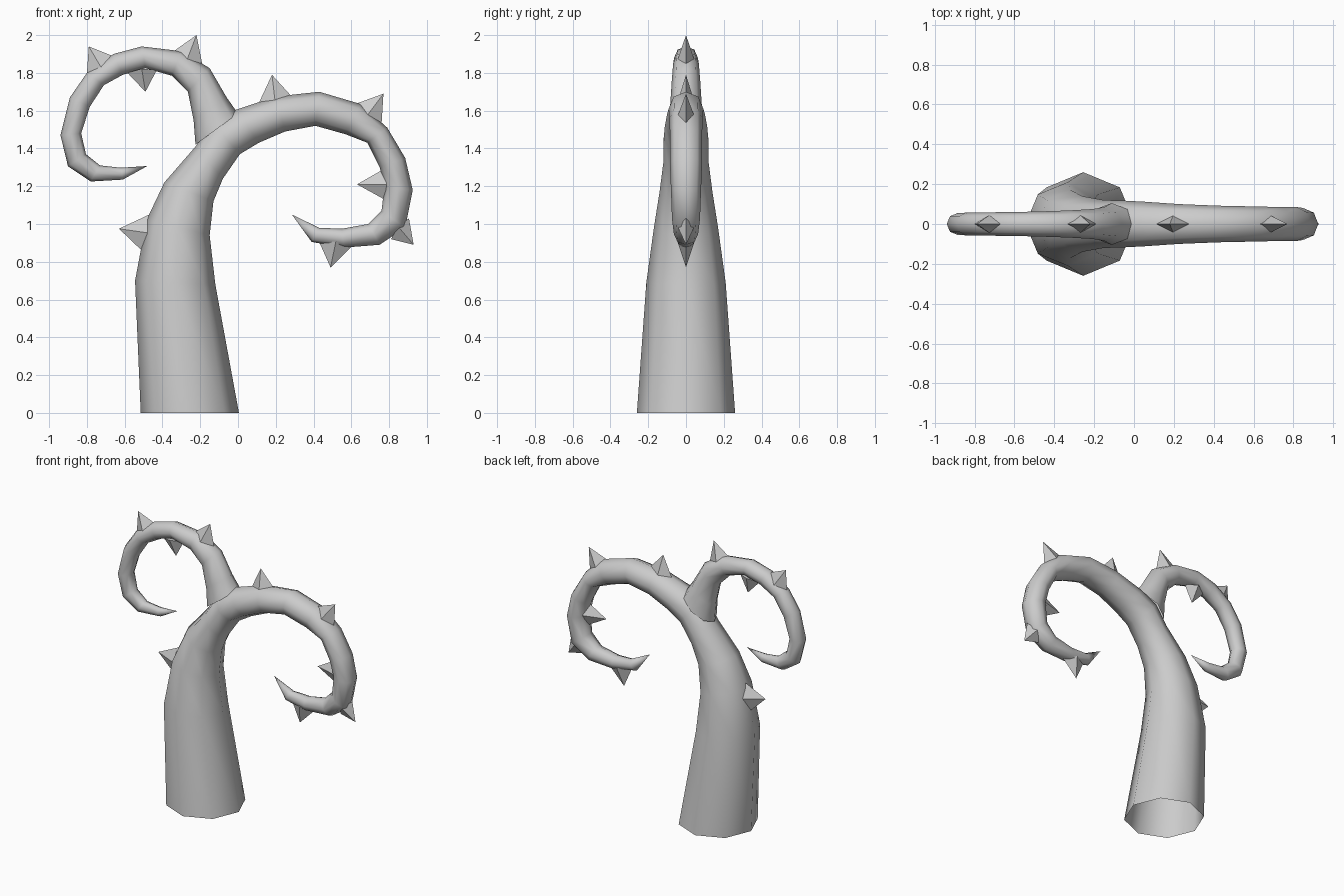
import bpy, bmesh, math
from mathutils import Vector


def finish(name, bm, smooth):
    bmesh.ops.recalc_face_normals(bm, faces=bm.faces)
    for f in bm.faces:
        f.smooth = smooth
    me = bpy.data.meshes.new(name)
    bm.to_mesh(me)
    bm.free()
    ob = bpy.data.objects.new(name, me)
    bpy.context.collection.objects.link(ob)
    return ob


def tentacle(name, rings, tip, sides=8):
    """Tube through rings (outer x, outer z, inner x, inner z, half depth), open at the start."""
    bm = bmesh.new()
    prev = None
    for ox, oz, ix, iz, ry in rings:
        a, b = Vector((ox, 0, oz)), Vector((ix, 0, iz))
        c, u = (a + b) / 2, (a - b) / 2
        ring = []
        for k in range(sides):
            t = 2 * math.pi * k / sides
            ring.append(bm.verts.new(c + u * math.cos(t) + Vector((0, ry * math.sin(t), 0))))
        if prev:
            for k in range(sides):
                j = (k + 1) % sides
                bm.faces.new((prev[k], prev[j], ring[j], ring[k]))
        prev = ring
    end = bm.verts.new((tip[0], 0, tip[1]))
    for k in range(sides):
        bm.faces.new((prev[k], prev[(k + 1) % sides], end))
    return finish(name, bm, True)


def thorn(name, tx, tz, ax, az, bx, bz):
    """Flattened four-sided pyramid: tip, then the two ends of its base."""
    tip, a, b = Vector((tx, 0, tz)), Vector((ax, 0, az)), Vector((bx, 0, bz))
    mid = (a + b) / 2
    mid -= (tip - mid).normalized() * 0.015
    y = Vector((0, 0.045, 0))
    bm = bmesh.new()
    base = [bm.verts.new(p) for p in (a, mid - y, b, mid + y)]
    top = bm.verts.new(tip)
    for k in range(4):
        bm.faces.new((base[k], base[(k + 1) % 4], top))
    bm.faces.new(base[::-1])
    return finish(name, bm, False)


# Trunk flowing into the large right-hand curl
tentacle("trunk_and_main_curl", [
    (-0.515, 0.00, 0.005, 0.00, 0.26),
    (-0.545, 0.70, -0.12, 0.68, 0.21),
    (-0.485, 1.02, -0.15, 0.94, 0.17),
    (-0.39, 1.22, -0.13, 1.12, 0.14),
    (-0.225, 1.41, -0.08, 1.24, 0.12),
    (-0.14, 1.54, 0.01, 1.37, 0.118),
    (-0.01, 1.605, 0.11, 1.43, 0.112),
    (0.20, 1.675, 0.25, 1.49, 0.10),
    (0.43, 1.70, 0.41, 1.52, 0.092),
    (0.65, 1.635, 0.57, 1.475, 0.088),
    (0.79, 1.51, 0.685, 1.43, 0.085),
    (0.885, 1.35, 0.75, 1.30, 0.085),
    (0.925, 1.18, 0.775, 1.20, 0.08),
    (0.885, 0.98, 0.76, 1.07, 0.074),
    (0.75, 0.89, 0.69, 1.00, 0.064),
    (0.56, 0.875, 0.55, 0.975, 0.05),
    (0.39, 0.905, 0.43, 0.98, 0.036),
], (0.285, 1.05))

# Smaller left-hand curl growing out of the trunk
tentacle("side_curl", [
    (0.0, 1.585, -0.225, 1.42, 0.105),
    (-0.06, 1.67, -0.235, 1.55, 0.085),
    (-0.15, 1.825, -0.265, 1.70, 0.075),
    (-0.30, 1.915, -0.35, 1.785, 0.068),
    (-0.51, 1.94, -0.49, 1.825, 0.062),
    (-0.66, 1.90, -0.61, 1.79, 0.06),
    (-0.80, 1.80, -0.71, 1.735, 0.058),
    (-0.89, 1.67, -0.785, 1.62, 0.057),
    (-0.94, 1.47, -0.83, 1.48, 0.055),
    (-0.90, 1.305, -0.805, 1.37, 0.05),
    (-0.78, 1.225, -0.73, 1.31, 0.043),
    (-0.61, 1.235, -0.62, 1.298, 0.03),
], (-0.48, 1.307))

# Thorns along the outer and inner ridges
thorns = [
    (-0.22, 2.00, -0.34, 1.915, -0.19, 1.85),
    (-0.79, 1.94, -0.80, 1.795, -0.665, 1.89),
    (-0.49, 1.70, -0.585, 1.80, -0.43, 1.815),
    (-0.63, 0.975, -0.47, 1.05, -0.51, 0.86),
    (0.18, 1.79, 0.11, 1.64, 0.28, 1.68),
    (0.77, 1.69, 0.62, 1.635, 0.76, 1.53),
    (0.63, 1.21, 0.775, 1.13, 0.77, 1.29),
    (0.93, 0.89, 0.905, 1.03, 0.81, 0.92),
    (0.49, 0.77, 0.43, 0.905, 0.60, 0.88),
]
for n, spec in enumerate(thorns, 1):
    thorn(f"thorn_{n}", *spec)
